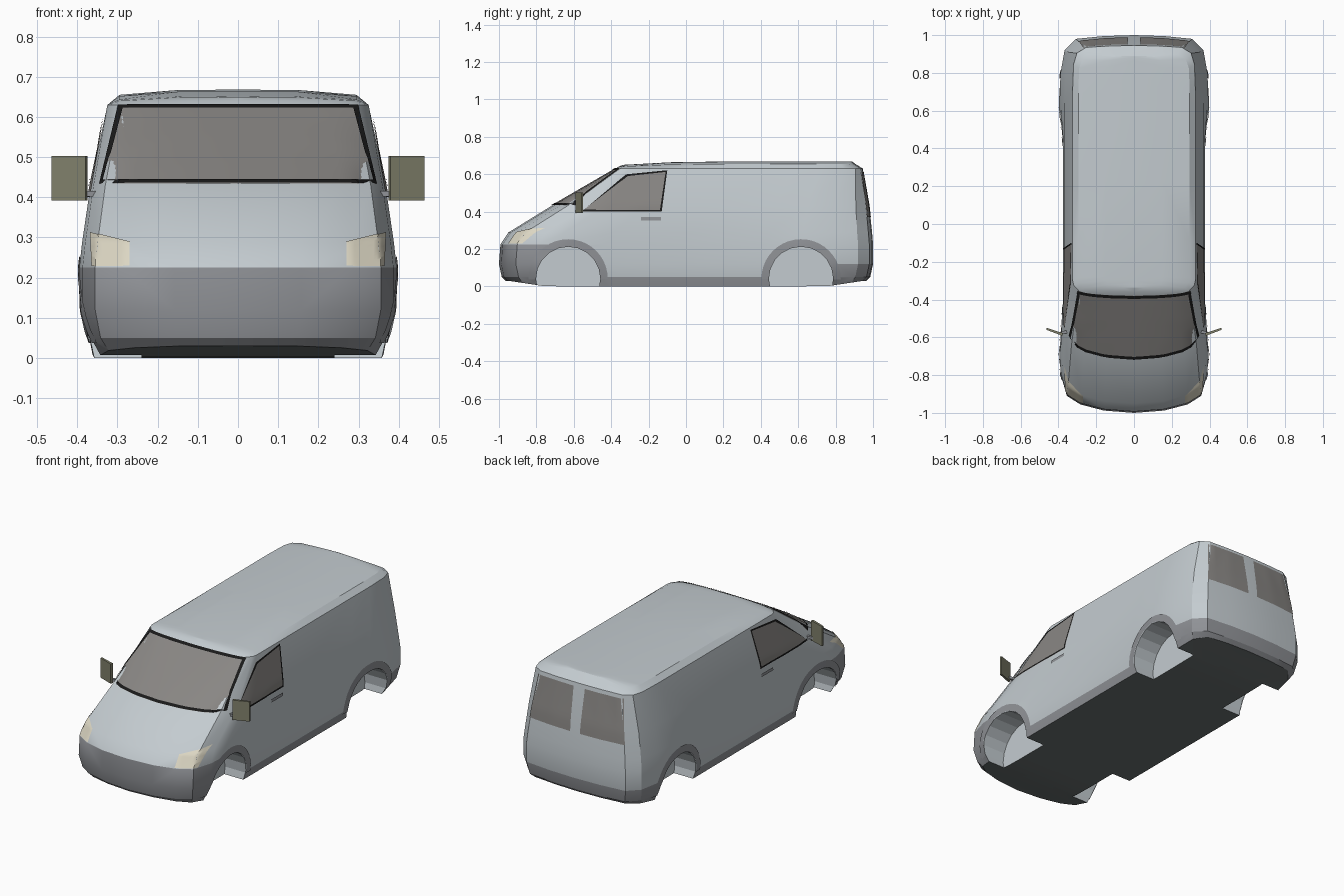
import bpy, bmesh, math
from mathutils import Vector
from mathutils.bvhtree import BVHTree

if "Cube" in bpy.data.objects:
    bpy.data.objects.remove(bpy.data.objects["Cube"])


def material(name, rgb):
    m = bpy.data.materials.new(name)
    m.diffuse_color = (*rgb, 1)
    m.use_nodes = True
    m.node_tree.nodes["Principled BSDF"].inputs["Base Color"].default_value = m.diffuse_color
    return m


PAINT = material("paint", (0.55, 0.6, 0.63))
TRIM = material("trim", (0.28, 0.29, 0.31))
UNDER = material("underside", (0.14, 0.16, 0.16))
GLASS = material("glass", (0.25, 0.24, 0.23))
SEAL = material("seal", (0.01, 0.01, 0.01))
LAMP = material("lamp", (0.72, 0.68, 0.55))
OLIVE = material("mirror_shell", (0.22, 0.22, 0.15))


def to_object(name, bm, mats, angle=35):
    me = bpy.data.meshes.new(name)
    bm.to_mesh(me)
    bm.free()
    ob = bpy.data.objects.new(name, me)
    bpy.context.collection.objects.link(ob)
    for m in mats:
        me.materials.append(m)
    bpy.ops.object.select_all(action='DESELECT')
    ob.select_set(True)
    bpy.context.view_layer.objects.active = ob
    bpy.ops.object.shade_smooth_by_angle(angle=math.radians(angle))
    return ob


def clamp(t):
    return max(0.0, min(1.0, t))


# Body: plan outlines stacked by height
# z, half width, front y, front sweep, rear y, rear sweep, waist pinch, front dip
LAYERS = [
    (0.0, 0.0, -0.965, 1, 0.965, 1, 1, 0),
    (0.0, 0.358, -0.965, 1, 0.965, 1, 1, 0),
    (0.05, 0.38, -0.985, 1, 0.985, 1, 0.97, 0),
    (0.12, 0.395, -1.0, 1, 1.0, 1, 0.95, 0),
    (0.225, 0.395, -0.992, 1, 1.0, 1, 0.95, 0),
    (0.288, 0.388, -0.95, 1, 0.995, 1, 0.965, 0),
    (0.43, 0.367, -0.72, 0.95, 0.98, 0.9, 1, 0),
    (0.63, 0.325, -0.375, 0.25, 0.945, 0.5, 1, 0),
    (0.655, 0.295, -0.36, 0.25, 0.905, 0.4, 1, 0.015),
    (0.667, 0.15, -0.34, 0.2, 0.89, 0.3, 1, 0.02),
    (0.668, 0.0, -0.34, 0.2, 0.89, 0.3, 1, 0.02),
]
FRONT = [(0, 0), (0.4, 0.012), (0.72, 0.045), (0.9, 0.09), (0.98, 0.2), (1, 0.3)]
REAR = [(0.985, 0.2), (0.93, 0.08), (0.78, 0.02), (0.4, 0.005), (0, 0)]
SIDE = [0.18, 0.45, 0.75, 0.88]


def outline(layer):
    z, w, yf, sf, yr, sr, pinch, dip = layer
    pts = [(w * f, yf + sf * d) for f, d in FRONT]
    y0, y1 = pts[-1][1], yr - sr * 0.2
    for t in SIDE:
        pts.append((w * (pinch if t < 0.8 else 1), y0 + (y1 - y0) * t))
    pts += [(w * f, yr - sr * d) for f, d in REAR]
    out = []
    for x, y in pts:
        lift = 0.03 * clamp((abs(y) - 0.75) / 0.2) if z < 0.04 else 0
        out.append((x, y, z + lift - dip * clamp(-y / 0.37)))
    return out


bm = bmesh.new()
rings = [outline(l) for l in LAYERS]
for s in (1, -1):
    vs = [[bm.verts.new((s * x, y, z)) for x, y, z in r] for r in rings]
    for i in range(len(vs) - 1):
        for j in range(len(vs[0]) - 1):
            f = bm.faces.new((vs[i][j], vs[i][j + 1], vs[i + 1][j + 1], vs[i + 1][j]))
            y = f.calc_center_median().y
            if i == 0:
                f.material_index = 2
            elif i == 1 or (i == 2 and abs(y) > 0.75) or (i == 3 and y < -0.7):
                f.material_index = 1
bmesh.ops.remove_doubles(bm, verts=bm.verts, dist=0.0005)
bmesh.ops.recalc_face_normals(bm, faces=bm.faces)
SURF = BVHTree.FromBMesh(bm)
body = to_object("body_shell", bm, [PAINT, TRIM, UNDER], 28)

# Wheel wells cut from the body
FRONT_AXLE, REAR_AXLE, AXLE_Z, ARCH_R = -0.63, 0.615, 0.04, 0.172
for s in (1, -1):
    for y in (FRONT_AXLE, REAR_AXLE):
        bpy.ops.mesh.primitive_cylinder_add(vertices=20, radius=ARCH_R, depth=0.3,
                                            location=(s * 0.39, y, AXLE_Z),
                                            rotation=(0, math.pi / 2, 0))
        cut = bpy.context.object
        cut.name = "wheel_well_cutter"
        cut.hide_render = True
        cut.data.materials.append(PAINT)
        mod = body.modifiers.new("well", 'BOOLEAN')
        mod.operation, mod.solver, mod.object = 'DIFFERENCE', 'EXACT', cut
        bpy.context.view_layer.objects.active = body
        bpy.ops.object.modifier_apply(modifier=mod.name)
        bpy.data.objects.remove(cut, do_unlink=True)

# Thin panels laid onto the body surface
VIEWS = {
    "side": (lambda u, z: Vector((2, u, z)), Vector((-1, 0, 0))),
    "front": (lambda u, z: Vector((u, -3, z)), Vector((0, 1, 0))),
    "rear": (lambda u, z: Vector((u, 3, z)), Vector((0, -1, 0))),
}


def patch(name, rows, view, mat, off=0.003, mirror=True):
    start, d = VIEWS[view]
    bm = bmesh.new()
    for s in ((1, -1) if mirror else (1,)):
        grid = []
        for row in rows:
            line = []
            for u, z in row:
                hit, n, _, _ = SURF.ray_cast(start(u, z), d)
                p = hit + n * off if hit else None
                line.append(bm.verts.new((s * p.x, p.y, p.z)) if p else None)
            grid.append(line)
        out = Vector((-d.x * s, -d.y, 0))
        for a, b in zip(grid, grid[1:]):
            for j in range(len(a) - 1):
                q = (a[j], a[j + 1], b[j + 1], b[j])
                if None not in q:
                    f = bm.faces.new(q)
                    f.normal_update()
                    if f.normal.dot(out) < 0:
                        f.normal_flip()
    return to_object(name, bm, [mat])


def mix(a, b, t):
    return (a[0] + (b[0] - a[0]) * t, a[1] + (b[1] - a[1]) * t)


def quad(c, n=10):
    ts = [i / n for i in range(n + 1)]
    return [[mix(mix(c[0], c[1], t), mix(c[3], c[2], t), v) for t in ts] for v in ts]


def frame(c, w, n=10):
    cx, cz = sum(p[0] for p in c) / 4, sum(p[1] for p in c) / 4
    inner = [(x + math.copysign(w, cx - x), z + math.copysign(w, cz - z)) for x, z in c]
    return [[mix(q[k], q[(k + 1) % 4], i / n) for k in range(4) for i in range(n)] + [q[0]]
            for q in (c, inner)]


# Windows and their seals
screen = [(-0.342, 0.432), (0.342, 0.432), (0.295, 0.628), (-0.295, 0.628)]
door = [(-0.555, 0.4), (-0.13, 0.4), (-0.1, 0.62), (-0.32, 0.598)]
patch("windscreen", quad(screen, 16), "front", GLASS, mirror=False)
patch("windscreen_seal", frame(screen, 0.009, 16), "front", SEAL, 0.005, False)
patch("door_windows", quad(door), "side", GLASS)
patch("door_window_seals", frame(door, 0.009), "side", SEAL, 0.005)
patch("rear_windows", quad([(0.03, 0.37), (0.295, 0.37), (0.265, 0.61), (0.035, 0.61)]),
      "rear", GLASS)

# Headlights, handles and arch trims
patch("headlights", quad([(0.27, 0.228), (0.362, 0.228), (0.366, 0.312), (0.27, 0.288)]),
      "front", LAMP)
patch("door_handles", quad([(-0.24, 0.353), (-0.135, 0.353), (-0.135, 0.37), (-0.24, 0.37)], 2),
      "side", TRIM, 0.005)
for name, y in (("front_arch_trims", FRONT_AXLE), ("rear_arch_trims", REAR_AXLE)):
    rows = [[(y + r * math.cos(a), AXLE_Z + r * math.sin(a))
             for a in (math.pi * i / 20 for i in range(21))]
            for r in (ARCH_R, ARCH_R + 0.02, ARCH_R + 0.04)]
    patch(name, rows, "side", TRIM, 0.004)


# Door mirrors: thin swept panel plus a short arm
def prism(name, pts, z0, z1, mat):
    bm = bmesh.new()
    for s in (1, -1):
        f = bm.faces.new([bm.verts.new((s * x, y, z0)) for x, y in pts])
        ex = bmesh.ops.extrude_face_region(bm, geom=[f])["geom"]
        bmesh.ops.translate(bm, vec=(0, 0, z1 - z0),
                            verts=[v for v in ex if isinstance(v, bmesh.types.BMVert)])
    bmesh.ops.recalc_face_normals(bm, faces=bm.faces)
    return to_object(name, bm, [mat])


prism("door_mirrors", [(0.375, -0.578), (0.462, -0.55), (0.464, -0.56), (0.38, -0.592)],
      0.392, 0.503, OLIVE)
prism("mirror_arms", [(0.35, -0.56), (0.39, -0.572), (0.39, -0.582), (0.35, -0.58)],
      0.402, 0.416, TRIM)
